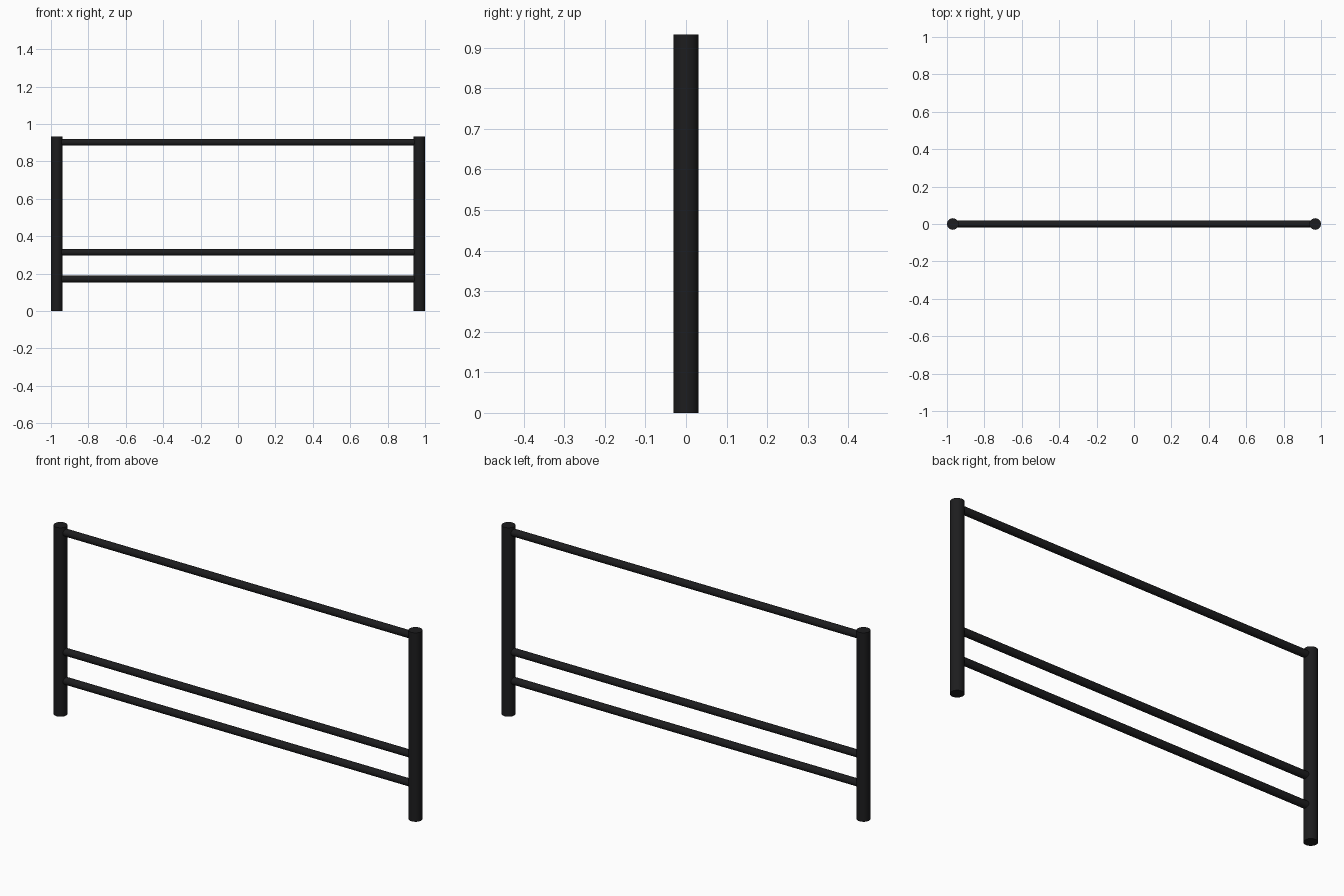
import bpy, math

if "Cube" in bpy.data.objects:
    bpy.data.objects.remove(bpy.data.objects["Cube"])

POST_R, POST_H, POST_X = 0.031, 0.932, 0.969
RAIL_R, RAIL_HALF = 0.018, 0.95

black = bpy.data.materials.new("black_metal")
black.diffuse_color = (0.012, 0.012, 0.013, 1)
black.use_nodes = True
black.node_tree.nodes["Principled BSDF"].inputs["Base Color"].default_value = black.diffuse_color


def tube(name, radius, length, location, rotation=(0, 0, 0)):
    bpy.ops.mesh.primitive_cylinder_add(vertices=32, radius=radius, depth=length,
                                        location=location, rotation=rotation)
    obj = bpy.context.object
    obj.name = name
    obj.data.materials.append(black)
    bpy.ops.object.shade_smooth_by_angle(angle=math.radians(30))
    return obj


# Upright posts
for side, sx in (("left", -1), ("right", 1)):
    tube(f"{side}_post", POST_R, POST_H, (sx * POST_X, 0, POST_H / 2))

# Horizontal rails, ends set into the posts
for name, z in (("top_rail", 0.902), ("middle_rail", 0.314), ("lower_rail", 0.171)):
    tube(name, RAIL_R, 2 * RAIL_HALF, (0, 0, z), (0, math.pi / 2, 0))
